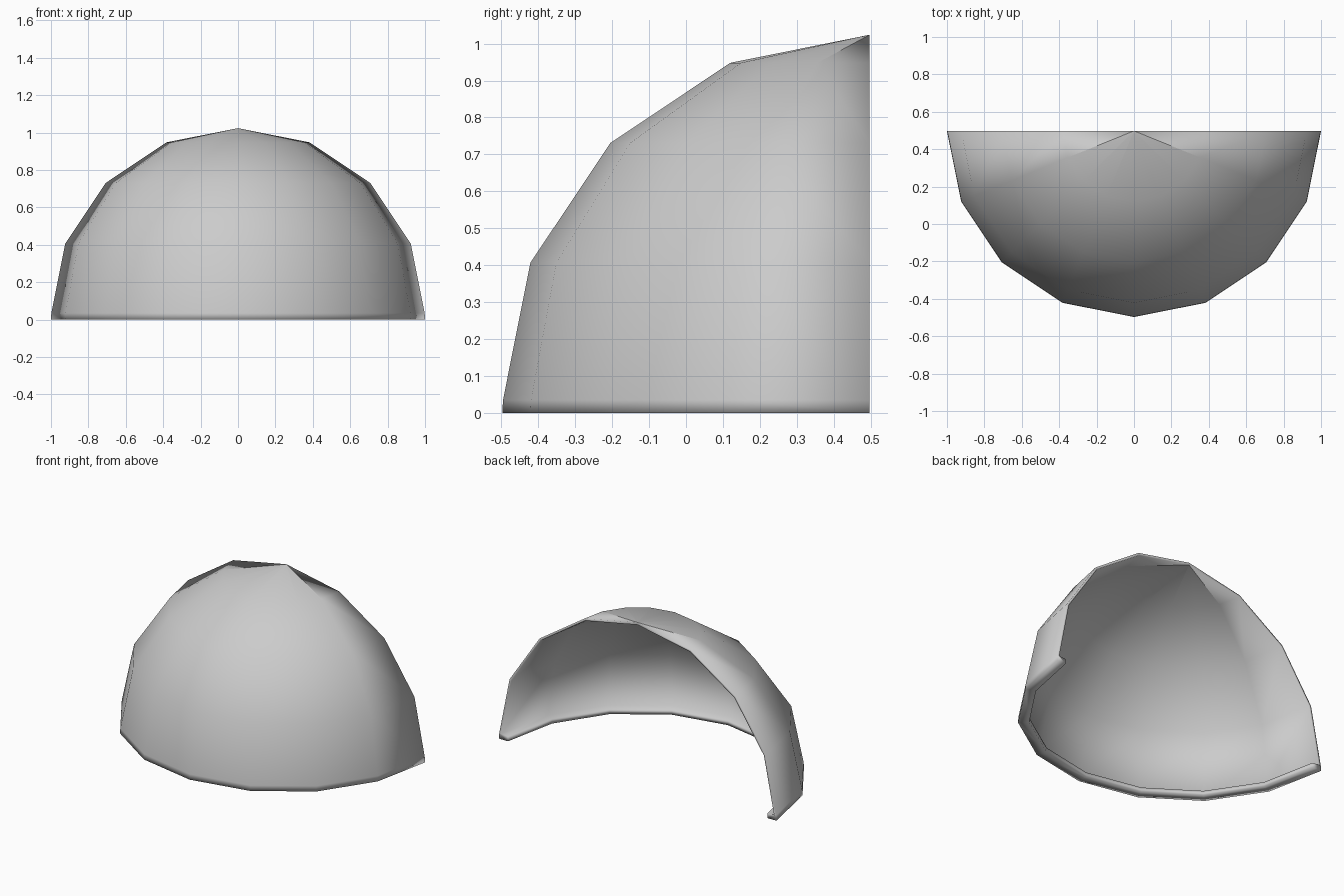
import bpy, bmesh, math
from mathutils import Vector

cube = bpy.data.objects.get("Cube")
if cube:
    bpy.data.objects.remove(cube, do_unlink=True)

STEPS = 8          # facets around the half turn
RINGS = 4          # facets from equator to crown
CENTRE_Z = 0.024   # height of the dome's equator
CENTRE_Y = 0.5025
BACK_Y = 0.4975    # plane of the open back
WALL = 0.015       # shell thickness
LIP = 0.035        # height of the bottom lip
LIP_INNER = 0.935  # inner radius of the bottom lip

grey = bpy.data.materials.new("plain_grey")
grey.use_nodes = True
colour = (0.6, 0.6, 0.6, 1)
grey.diffuse_color = colour
grey.node_tree.nodes["Principled BSDF"].inputs["Base Color"].default_value = colour

bm = bmesh.new()


def dome_layer(radius, lip_profile):
    """Columns of vertices from the lip up to the last ring below the crown."""
    profile = list(lip_profile)
    for k in range(1, RINGS):
        rise = math.pi / 2 * k / RINGS
        profile.append((radius * math.cos(rise), CENTRE_Z + radius * math.sin(rise)))
    columns = []
    for s in range(STEPS + 1):
        turn = math.pi * s / STEPS
        columns.append([bm.verts.new((r * math.cos(turn),
                                      min(BACK_Y, CENTRE_Y - r * math.sin(turn)), z))
                        for r, z in profile])
    return columns


def skin(columns, radius):
    """Quads between columns and a fan of separate crown triangles."""
    tips = []
    for a, b in zip(columns, columns[1:]):
        for k in range(len(a) - 1):
            bm.faces.new((a[k], b[k], b[k + 1], a[k + 1]))
        tip = bm.verts.new((0, BACK_Y, CENTRE_Z + radius))
        bm.faces.new((a[-1], b[-1], tip))
        tips.append(tip)
    return tips


def join(outer_edge, inner_edge):
    """Strip of quads across the wall thickness."""
    for k in range(len(outer_edge) - 1):
        bm.faces.new((outer_edge[k], outer_edge[k + 1],
                      inner_edge[k + 1], inner_edge[k]))


# Outer skin, and inner skin that steps inwards to form the bottom lip
outer = dome_layer(1.0, [(1.0, 0), (0.998, LIP)])
inner = dome_layer(1.0 - WALL, [(LIP_INNER, 0), (LIP_INNER, LIP - 0.005),
                                (0.998 - WALL, LIP)])
outer_tips = skin(outer, 1.0)
inner_tips = skin(inner, 1.0 - WALL)

# Underside of the lip
join([c[0] for c in outer], [c[0] for c in inner])

# Open back: lip ends and the thin arch edge
for end in (0, -1):
    o, i = outer[end], inner[end]
    bm.faces.new((o[0], o[1], i[2], i[1], i[0]))
    join(o[1:] + [outer_tips[end]], i[2:] + [inner_tips[end]])

bmesh.ops.recalc_face_normals(bm, faces=bm.faces)
for face in bm.faces:
    face.smooth = True

mesh = bpy.data.meshes.new("half_dome_shell")
bm.to_mesh(mesh)
bm.free()
mesh.materials.append(grey)
shell = bpy.data.objects.new("half_dome_shell", mesh)
bpy.context.collection.objects.link(shell)
